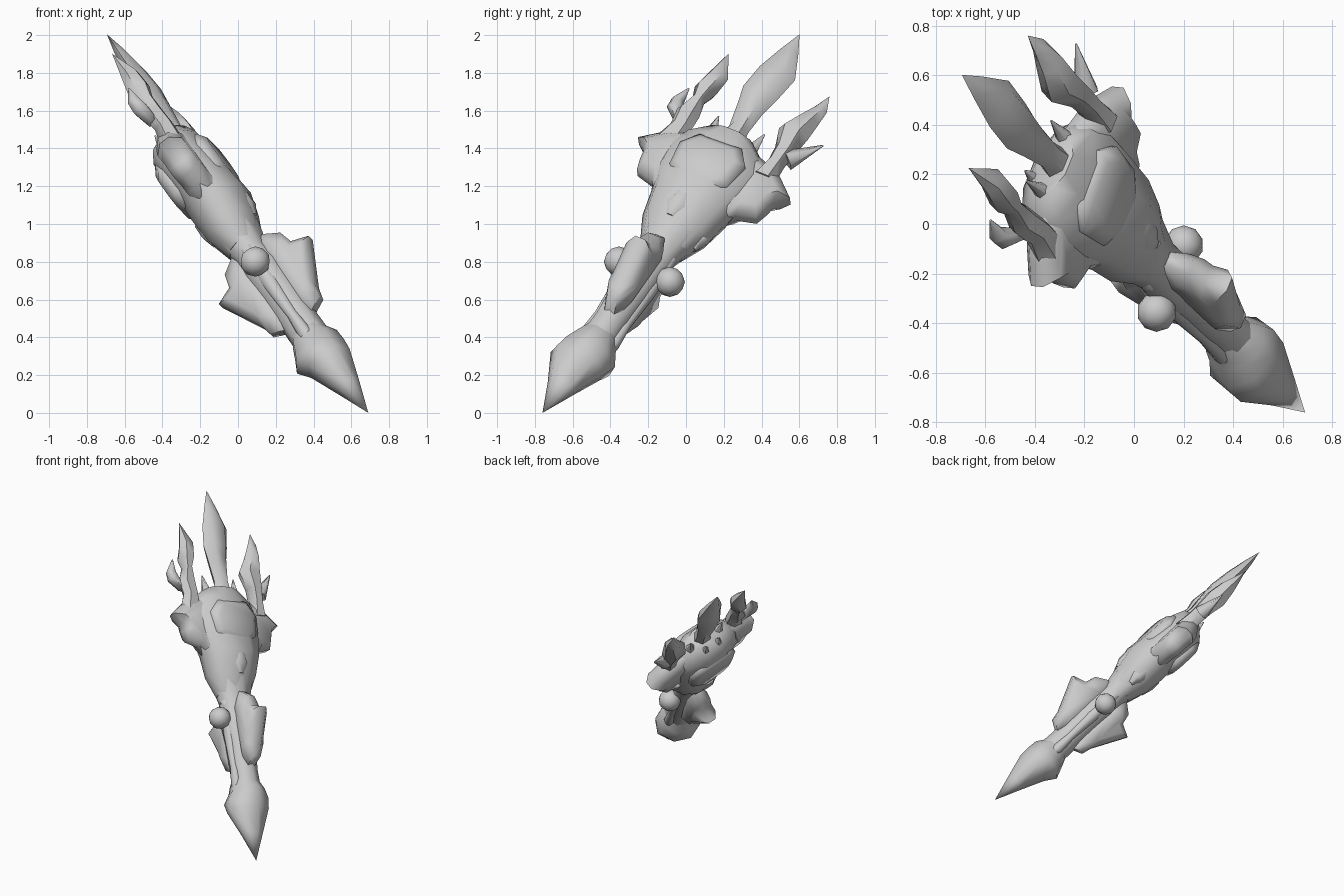
import bpy, bmesh, math
from mathutils import Vector, Matrix

if "Cube" in bpy.data.objects:
    bpy.data.objects.remove(bpy.data.objects["Cube"])

# Weapon frame: length runs along the shaft, side across the head, face through it
LENGTH = Vector((-0.495, 0.487, 0.717)).normalized()
SIDE = Vector((0.36, 0.855, -0.36))
SIDE = (SIDE - LENGTH * SIDE.dot(LENGTH)).normalized()
FACE = SIDE.cross(LENGTH).normalized()
ORIGIN = Vector((0.69, -0.76, 0.0))

stone = bpy.data.materials.new("pale_grey")
stone.diffuse_color = (0.6, 0.6, 0.6, 1)
stone.use_nodes = True
stone.node_tree.nodes["Principled BSDF"].inputs["Base Color"].default_value = stone.diffuse_color


def place(t, a, b):
    return ORIGIN + LENGTH * t + SIDE * a + FACE * b


def finish(name, bm, angle=50):
    bmesh.ops.recalc_face_normals(bm, faces=bm.faces)
    me = bpy.data.meshes.new(name)
    bm.to_mesh(me)
    bm.free()
    me.materials.append(stone)
    ob = bpy.data.objects.new(name, me)
    bpy.context.collection.objects.link(ob)
    bpy.ops.object.select_all(action='DESELECT')
    ob.select_set(True)
    bpy.context.view_layer.objects.active = ob
    bpy.ops.object.shade_smooth_by_angle(angle=math.radians(angle))
    return ob


def loft(name, rings, sides=8, angle=60):
    """Rings are (t, side min, side max, face min, face max)."""
    bm = bmesh.new()
    loops = []
    for t, a0, a1, b0, b1 in rings:
        loop = []
        for i in range(sides):
            w = 2 * math.pi * i / sides
            loop.append(bm.verts.new(place(
                t, (a0 + a1) / 2 + (a1 - a0) / 2 * math.cos(w),
                (b0 + b1) / 2 + (b1 - b0) / 2 * math.sin(w))))
        loops.append(loop)
    for lo, hi in zip(loops, loops[1:]):
        for i in range(sides):
            j = (i + 1) % sides
            bm.faces.new((lo[i], lo[j], hi[j], hi[i]))
    bm.faces.new(loops[0])
    bm.faces.new(loops[-1])
    bmesh.ops.remove_doubles(bm, verts=bm.verts, dist=0.002)
    return finish(name, bm, angle)


def plate(name, outline, edge, mid, inner=0.75, point=place):
    """Outline slab with a thin rim and a thicker raised middle."""
    ct = sum(p[0] for p in outline) / len(outline)
    cw = sum(p[1] for p in outline) / len(outline)
    bm = bmesh.new()
    loops = []
    for k, h in ((inner, -mid), (1, -edge), (1, edge), (inner, mid)):
        loops.append([bm.verts.new(point(ct + (t - ct) * k, cw + (w - cw) * k, h))
                      for t, w in outline])
    n = len(outline)
    for lo, hi in zip(loops, loops[1:]):
        for i in range(n):
            j = (i + 1) % n
            bm.faces.new((lo[i], lo[j], hi[j], hi[i]))
    bm.faces.new(loops[0])
    bm.faces.new(loops[-1])
    return finish(name, bm, 62)


def spike(name, start, end, r, sides=6):
    """Tapered thorn between two points in weapon coordinates."""
    p, q = place(*start), place(*end)
    bm = bmesh.new()
    bmesh.ops.create_cone(bm, segments=sides, radius1=r, radius2=0.004,
                          depth=(q - p).length, cap_ends=True)
    rot = (q - p).to_track_quat('Z', 'Y').to_matrix().to_4x4()
    bm.transform(Matrix.Translation((p + q) / 2) @ rot)
    finish(name, bm, 65)


# Pointed pommel and its lumpy collar
loft("pommel", [(0, 0, 0, 0, 0), (0.2, -0.08, 0.085, -0.075, 0.06),
                (0.38, -0.165, 0.165, -0.145, 0.112), (0.46, -0.15, 0.18, -0.195, 0.115),
                (0.53, -0.105, 0.145, -0.165, 0.11), (0.59, -0.09, 0.125, -0.14, 0.075),
                (0.66, -0.06, 0.09, -0.1, 0.05)])
# Shaft running into the neck
loft("shaft", [(0.5, -0.08, 0.12, -0.13, 0.08), (0.68, -0.075, 0.115, -0.13, 0.075),
               (0.9, -0.09, 0.13, -0.13, 0.08), (1.08, -0.11, 0.14, -0.14, 0.085),
               (1.2, -0.1, 0.14, -0.13, 0.065), (1.36, -0.14, 0.19, -0.17, 0.1)])
# Thick core of the head
loft("head_core", [(1.25, -0.11, 0.15, -0.14, 0.06), (1.4, -0.18, 0.22, -0.185, 0.115),
                   (1.55, -0.21, 0.26, -0.195, 0.15), (1.7, -0.27, 0.29, -0.185, 0.135),
                   (1.84, -0.29, 0.31, -0.195, 0.12), (1.95, -0.25, 0.26, -0.19, 0.11),
                   (2.04, -0.13, 0.15, -0.1, 0.075)], 10)

# Flared jagged wings on both sides of the head
wing = [(1.5, 0.08), (1.53, 0.2), (1.6, 0.25), (1.63, 0.36), (1.7, 0.38), (1.76, 0.39),
        (1.82, 0.46), (1.88, 0.39), (1.94, 0.32), (1.98, 0.2), (2.02, 0.08)]
for s, name in ((1, "right_wing"), (-1, "left_wing")):
    shift = 0.025 if s > 0 else 0.02
    plate(name, [(t, shift + s * a) for t, a in wing], 0.03, 0.08, 0.68,
          lambda t, a, b: place(t, a, b - 0.03))

# Rounded shoulders beneath the wings
for s, name in ((1, "right_shoulder"), (-1, "left_shoulder")):
    c = 0.025 + s * 0.145
    loft(name, [(t, c - w, c + w, -0.04 - w, -0.04 + w) for t, w in
                ((1.32, 0.02), (1.39, 0.055), (1.48, 0.065), (1.56, 0.05))], 6)

# Raised panels on both faces of the head
panel = [(1.62, -0.1), (1.68, -0.17), (1.83, -0.19), (1.92, -0.12),
         (1.93, 0.13), (1.84, 0.2), (1.68, 0.18), (1.61, 0.1)]
for base, name in ((0.075, "front_panel"), (-0.15, "back_panel")):
    plate(name, panel, 0.025, 0.058, 0.75,
          lambda t, a, b, base=base: place(t, a + 0.01, b + base))

# Small bosses below the panels
for b, name in ((0.1, "front_boss"), (-0.17, "back_boss")):
    loft(name, [(1.38, -0.01, 0.03, b - 0.01, b + 0.01),
                (1.45, -0.06, 0.08, b - 0.03, b + 0.04),
                (1.53, -0.04, 0.06, b - 0.03, b + 0.04)], 6)

# Guard fins standing out from both faces
fin = [(0.68, 0.05), (0.74, 0.165), (0.81, 0.18), (1.07, 0.3), (1.11, 0.205),
       (1.19, 0.185), (1.25, 0.1), (1.2, 0.03)]
for s, name in ((1, "front_guard_fin"), (-1, "back_guard_fin")):
    plate(name, [(t, -0.025 + s * w) for t, w in fin], 0.03, 0.075, 0.62,
          lambda t, w, h: place(t, h + 0.02, w))

# Round studs at the sides of the guard
for s, name in ((1, "right_stud"), (-1, "left_stud")):
    bm = bmesh.new()
    bmesh.ops.create_icosphere(bm, subdivisions=2, radius=0.08)
    bm.transform(Matrix.Translation(place(1.07, 0.018 + s * 0.155, -0.025)))
    finish(name, bm, 60)

# Ridges down the sides of the shaft
for s, name in ((1, "right_ridge"), (-1, "left_ridge")):
    c = 0.02 + s * 0.08
    loft(name, [(t, c - w, c + w, -0.03 - w, -0.03 + w) for t, w in
                ((0.48, 0.015), (0.58, 0.04), (0.72, 0.03), (0.95, 0.045),
                 (1.2, 0.04), (1.32, 0.01))], 8)

# Three crystal blades, the middle one longest
loft("middle_blade", [(1.95, -0.07, 0.1, -0.07, 0.07), (2.1, -0.04, 0.075, -0.05, 0.05),
                      (2.24, -0.07, 0.085, -0.06, 0.065), (2.36, -0.1, 0.11, -0.065, 0.075),
                      (2.51, -0.085, 0.13, -0.05, 0.06), (2.67, -0.04, 0.06, -0.025, 0.03),
                      (2.79, 0, 0, 0, 0)], 6, 55)
loft("right_blade", [(1.86, 0.23, 0.37, -0.07, 0.07), (1.98, 0.26, 0.36, -0.06, 0.06),
                     (2.08, 0.25, 0.37, -0.065, 0.065), (2.2, 0.205, 0.38, -0.085, 0.075),
                     (2.31, 0.265, 0.385, -0.06, 0.06), (2.4, 0.305, 0.385, -0.03, 0.03),
                     (2.5, 0.345, 0.345, 0, 0)], 6, 55)
loft("left_blade", [(1.86, -0.37, -0.2, -0.08, 0.05), (1.98, -0.33, -0.21, -0.06, 0.05),
                    (2.08, -0.35, -0.215, -0.07, 0.045), (2.18, -0.31, -0.235, -0.05, 0.04),
                    (2.25, -0.335, -0.205, -0.07, 0.06), (2.36, -0.31, -0.195, -0.05, 0.05),
                    (2.52, -0.282, -0.282, -0.01, -0.01)], 6, 55)

# Barbs on the outer blades and thorns along the crown
spike("right_barb", (2.03, 0.35, 0.0), (2.2, 0.475, 0.0), 0.055)
loft("left_barb", [(2.02, -0.34, -0.28, -0.07, 0.0), (2.09, -0.42, -0.32, -0.09, 0.0),
                   (2.15, -0.425, -0.35, -0.085, -0.01), (2.24, -0.375, -0.365, -0.04, -0.03)], 6)
for a, tip, name in ((-0.1, -0.13, "left_thorn"), (0.13, 0.15, "right_thorn")):
    spike(name, (1.95, a, -0.02), (2.14, tip, -0.02), 0.055)
for s, name in ((1, "right_crown_thorn"), (-1, "left_crown_thorn")):
    spike(name, (1.93, s * 0.05, -0.09), (2.09, s * 0.06, -0.09), 0.06)
